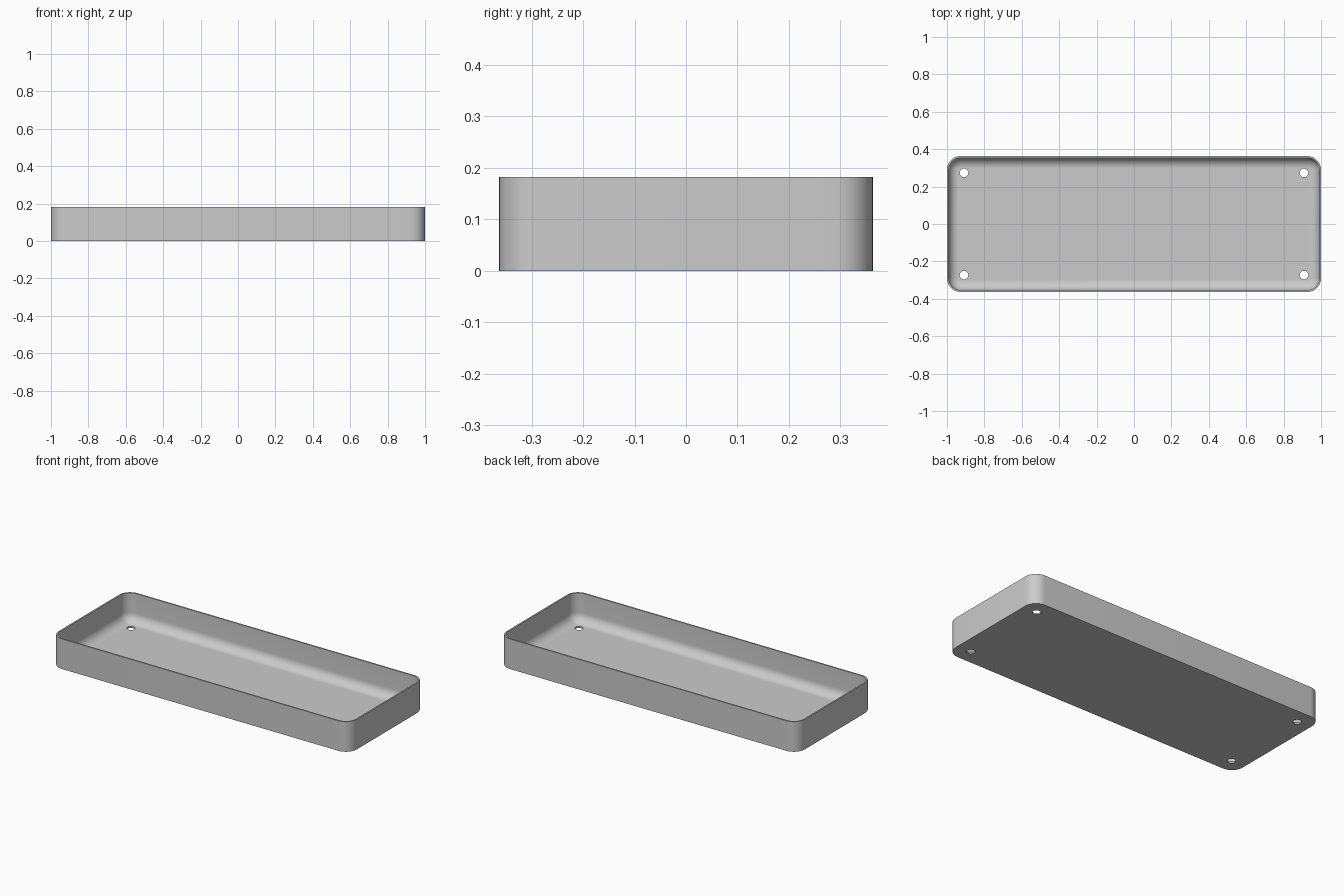
import bpy, bmesh, math

cube = bpy.data.objects.get("Cube")
if cube:
    bpy.data.objects.remove(cube, do_unlink=True)

HX, HY, HEIGHT = 1.0, 0.363, 0.182    # outer half sizes and height
CORNER, WALL, FLOOR, FILLET = 0.073, 0.009, 0.009, 0.055
HOLE_X, HOLE_Y, HOLE_R = 0.909, 0.273, 0.023
STEPS = 10

grey = bpy.data.materials.new("plain grey")
grey.use_nodes = True
colour = (0.6, 0.6, 0.6, 1)
grey.diffuse_color = colour
grey.node_tree.nodes["Principled BSDF"].inputs["Base Color"].default_value = colour

bm = bmesh.new()


def rounded_loop(inset, z):
    """Rounded rectangle, moved inwards from the outer wall."""
    r = CORNER - inset
    loop = []
    for q, (sx, sy) in enumerate([(1, 1), (-1, 1), (-1, -1), (1, -1)]):
        for i in range(STEPS + 1):
            a = math.pi / 2 * (q + i / STEPS)
            loop.append(bm.verts.new((sx * (HX - CORNER) + r * math.cos(a),
                                      sy * (HY - CORNER) + r * math.sin(a), z)))
    return loop


def circle_loop(x, y, z, count=32):
    turn = 2 * math.pi / count
    return [bm.verts.new((x + HOLE_R * math.cos(i * turn),
                          y + HOLE_R * math.sin(i * turn), z)) for i in range(count)]


def bridge(a, b):
    for i in range(len(a)):
        j = (i + 1) % len(a)
        bm.faces.new((a[i], a[j], b[j], b[i]))


def fill(loops):
    """Flat sheet between an outline and the holes inside it."""
    edges = []
    for loop in loops:
        for i, v in enumerate(loop):
            w = loop[(i + 1) % len(loop)]
            edges.append(bm.edges.get((v, w)) or bm.edges.new((v, w)))
    bmesh.ops.triangle_fill(bm, use_beauty=True, use_dissolve=False, edges=edges)


# Outer wall, rim, inner wall and the fillet down to the floor
rings = [rounded_loop(0, 0), rounded_loop(0, HEIGHT), rounded_loop(WALL, HEIGHT)]
for i in range(STEPS + 1):
    a = math.pi / 2 * i / STEPS
    rings.append(rounded_loop(WALL + FILLET * (1 - math.cos(a)),
                              FLOOR + FILLET * (1 - math.sin(a))))
for lower, upper in zip(rings, rings[1:]):
    bridge(lower, upper)

# Four screw holes through the floor
spots = [(sx * HOLE_X, sy * HOLE_Y) for sx in (-1, 1) for sy in (-1, 1)]
bottoms = [circle_loop(x, y, 0) for x, y in spots]
tops = [circle_loop(x, y, FLOOR) for x, y in spots]
for low, high in zip(bottoms, tops):
    bridge(low, high)

# Underside and inner floor
fill([rings[0]] + bottoms)
fill([rings[-1]] + tops)

bmesh.ops.recalc_face_normals(bm, faces=bm.faces)
mesh = bpy.data.meshes.new("tray")
bm.to_mesh(mesh)
bm.free()
mesh.materials.append(grey)
tray = bpy.data.objects.new("tray", mesh)
bpy.context.collection.objects.link(tray)

bpy.ops.object.select_all(action="DESELECT")
tray.select_set(True)
bpy.context.view_layer.objects.active = tray
bpy.ops.object.shade_smooth_by_angle(angle=math.radians(30))
